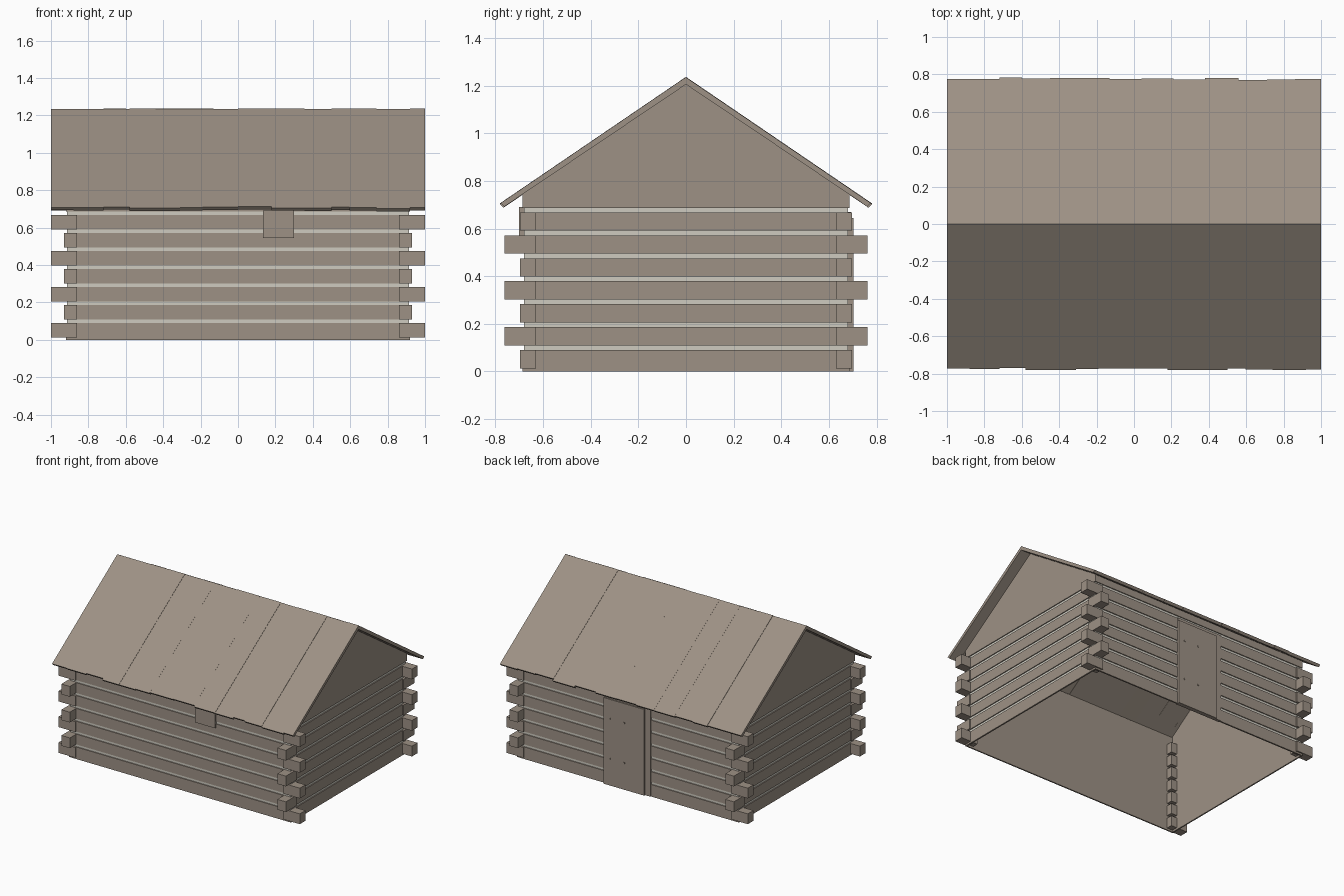
import bpy, bmesh, random
from mathutils import Vector

random.seed(4)
cube = bpy.data.objects.get("Cube")
if cube:
    bpy.data.objects.remove(cube, do_unlink=True)


def material(name, rgb):
    m = bpy.data.materials.new(name)
    m.use_nodes = True
    m.diffuse_color = (*rgb, 1)
    m.node_tree.nodes["Principled BSDF"].inputs["Base Color"].default_value = (*rgb, 1)
    return m


WOOD = material("weathered_wood", (0.34, 0.285, 0.235))
CHINK = material("pale_chinking", (0.62, 0.60, 0.53))


def finish(name, bm, mat):
    bmesh.ops.recalc_face_normals(bm, faces=bm.faces)
    mesh = bpy.data.meshes.new(name)
    bm.to_mesh(mesh)
    bm.free()
    mesh.materials.append(mat)
    obj = bpy.data.objects.new(name, mesh)
    bpy.context.collection.objects.link(obj)
    return obj


def add_box(bm, x0, x1, y0, y1, z0, z1):
    lo, size = Vector((x0, y0, z0)), Vector((x1 - x0, y1 - y0, z1 - z0))
    for v in bmesh.ops.create_cube(bm, size=1)["verts"]:
        v.co = Vector(lo[i] + (v.co[i] + 0.5) * size[i] for i in range(3))


def box(name, *bounds, mat=WOOD):
    bm = bmesh.new()
    add_box(bm, *bounds)
    return finish(name, bm, mat)


def add_prism(bm, profile, x0, x1):
    """Extrude a y-z profile along x."""
    face = bm.faces.new([bm.verts.new((x0, y, z)) for y, z in profile])
    moved = bmesh.ops.extrude_face_region(bm, geom=[face])["geom"]
    verts = [g for g in moved if isinstance(g, bmesh.types.BMVert)]
    bmesh.ops.translate(bm, verts=verts, vec=(x1 - x0, 0, 0))
    # restore the starting cap if the extrusion consumed it
    bmesh.ops.holes_fill(bm, edges=[e for e in bm.edges if e.is_boundary])


WX, WY = 0.92, 0.687     # outer faces of the log walls
PITCH, LOG = 0.0963, 0.077
T = 0.007                # how far the logs stand out from the chinking


def tube(name, hx, hy, z0, z1, mat):
    """Four upright wall sheets, open above and below."""
    bm = bmesh.new()
    add_box(bm, -hx, hx, -hy, hy, z0, z1)
    bm.normal_update()
    bmesh.ops.delete(bm, geom=[f for f in bm.faces if abs(f.normal.z) > 0.5],
                     context='FACES')
    return finish(name, bm, mat)


# Chinking between the logs, with a plain wooden lining inside
tube("chinking", WX - T, WY - T, 0.01, 0.72, CHINK)
tube("wall_lining", WX - T - 0.005, WY - T - 0.005, 0.0, 0.73, WOOD)

# Wall logs
for k in range(8):
    z0 = 0.013 + k * PITCH
    z1 = z0 + LOG
    if k == 0:
        z0 = 0.0
    bm = bmesh.new()
    for s in (-1, 1):
        ya, yb = sorted((s * WY, s * (WY - T - 0.003)))
        add_box(bm, -WX, WX, ya, yb, z0, min(z1, 0.74))
        xa, xb = sorted((s * WX, s * (WX - T - 0.003)))
        add_box(bm, xa, xb, -WY, WY, z0, z1)
    finish(f"log_course_{k + 1}", bm, WOOD)

# Interlocking log ends, alternating in direction
for k in range(7):
    z0 = 0.013 + k * PITCH
    ex, ey = (1.0, 0.697) if k % 2 == 0 else (0.93, 0.762)
    bm = bmesh.new()
    for sx in (-1, 1):
        for sy in (-1, 1):
            xa, xb = sorted((sx * 0.86, sx * ex))
            ya, yb = sorted((sy * 0.63, sy * ey))
            add_box(bm, xa, xb, ya, yb, z0, z0 + LOG)
    finish(f"log_ends_{k + 1}", bm, WOOD)

# Gable boards
for side, s in (("left", 1), ("right", -1)):
    bm = bmesh.new()
    xa, xb = sorted((s * WX, s * (WX - 0.01)))
    add_prism(bm, [(-0.66, 0.76), (0.66, 0.76), (0, 1.21)], xa, xb)
    finish(f"gable_{side}", bm, WOOD)

# Roof planks of uneven width and length
SEAMS = {
    "front": (-1, [-1, -.88, -.72, -.58, -.44, -.31, -.19, 0, .18, .355, .5, .595, .74, .92, 1]),
    "back": (1, [-1, -.84, -.72, -.6, -.45, -.28, -.13, .04, .21, .38, .56, .71, .86, 1]),
}
for side, (s, seams) in SEAMS.items():
    bm = bmesh.new()
    for x0, x1 in zip(seams, seams[1:]):
        end = 0.776 + random.uniform(-0.007, 0.007)
        top = 1.235 + random.uniform(-0.002, 0.002)
        low = top - 0.68 * end
        add_prism(bm, [(0, top), (s * end, low), (s * (end - 0.015), low - 0.015),
                       (0, 1.205)], x0, x1)
    finish(f"roof_{side}", bm, WOOD)

# Shutter under the front eave
box("front_shutter", 0.135, 0.30, -0.70, -0.68, 0.545, 0.69)

# Back door: frame, leaf and nail heads
box("door_frame", -0.19, 0.19, 0.67, 0.692, 0.0, 0.67)
box("door_leaf", -0.145, 0.19, 0.68, 0.702, 0.0, 0.645)
bm = bmesh.new()
for x in (0.02, 0.14):
    for z in (0.2, 0.5):
        add_box(bm, x - 0.005, x + 0.005, 0.70, 0.704, z - 0.005, z + 0.005)
finish("door_nails", bm, WOOD)
